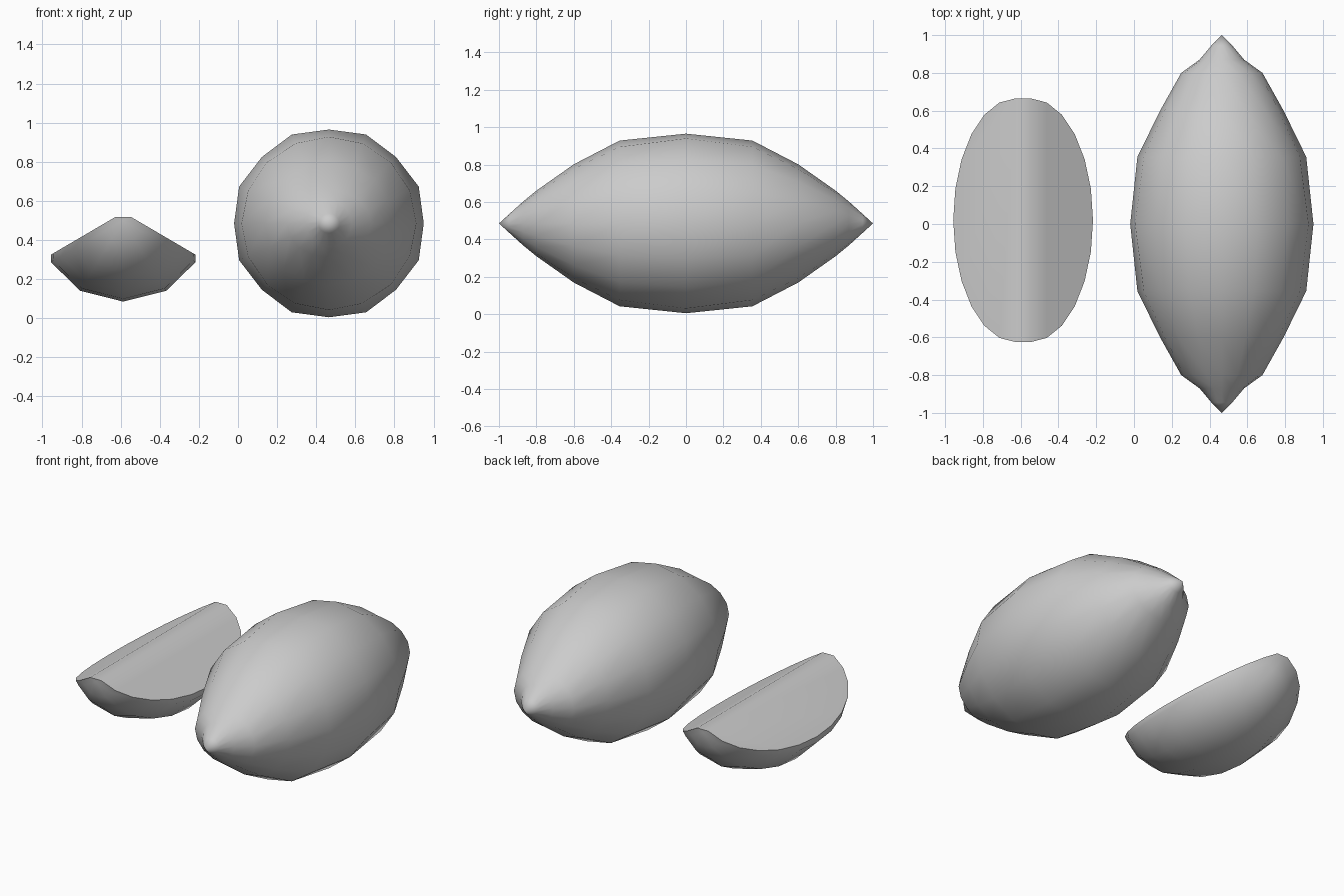
import bpy, bmesh
from math import sin, cos, pi, radians

if "Cube" in bpy.data.objects:
    bpy.data.objects.remove(bpy.data.objects["Cube"])


def finish(name, bm, angle):
    bmesh.ops.remove_doubles(bm, verts=bm.verts[:], dist=0.0005)
    bmesh.ops.recalc_face_normals(bm, faces=bm.faces[:])
    mesh = bpy.data.meshes.new(name)
    bm.to_mesh(mesh)
    bm.free()
    obj = bpy.data.objects.new(name, mesh)
    bpy.context.collection.objects.link(obj)
    bpy.ops.object.select_all(action='DESELECT')
    obj.select_set(True)
    bpy.context.view_layer.objects.active = obj
    bpy.ops.object.shade_smooth_by_angle(angle=radians(angle))
    return obj


def bridge(bm, rings, closed):
    n = len(rings[0])
    for a, b in zip(rings, rings[1:]):
        for i in range(n if closed else n - 1):
            j = (i + 1) % n
            bm.faces.new((a[i], a[j], b[j], b[i]))


# Whole fruit: 16-sided body along y, with pointed ends
half = [(0.0, 0.485, 0.48), (0.355, 0.447, 0.443), (0.6, 0.327, 0.316),
        (0.8, 0.215, 0.175), (0.87, 0.118, 0.118), (0.945, 0.055, 0.05), (1.0, 0.0, 0.0)]
profile = [(-y, rx, rz) for y, rx, rz in half[:0:-1]] + half
bm = bmesh.new()
rings = []
for y, rx, rz in profile:
    ring = []
    for i in range(16):
        a = i * pi / 8
        k = 1.025 if i % 2 and abs(y) < 0.1 else 1.0
        ring.append(bm.verts.new((0.465 + k * rx * cos(a), y, 0.485 + k * rz * sin(a))))
    rings.append(ring)
bridge(bm, rings, True)
finish("whole_lemon", bm, 80)

# Wedge: 120 degree slice of an ellipsoid with a thin lip and flat cut faces
CX, CY = -0.587, 0.02
bm = bmesh.new()
rings = []
for k in range(13):
    t = -pi / 2 + k * pi / 12
    c, y = cos(t), CY + 0.645 * sin(t)
    edge, lip = (0.37 * c, 0.5 - 0.213 * c), (0.04 + 0.33 * c, 0.518 - 0.193 * c)
    pts = [(-lip[0], lip[1]), (-edge[0], edge[1])]
    for d in (-120, -90, -60):
        a = radians(d)
        pts.append((0.44 * c * cos(a), 0.5 + 0.415 * c * sin(a)))
    pts += [edge, lip]
    rings.append([bm.verts.new((CX + x, y, z)) for x, z in pts])
bridge(bm, rings, False)
first, last = rings[0], rings[-1]
# Cut faces, ridge strip and small end caps
bm.faces.new([r[0] for r in rings])
bm.faces.new([r[-1] for r in rings])
bm.faces.new((first[0], first[-1], last[-1], last[0]))
for r in (first, last):
    bm.faces.new((r[0], r[3], r[-1]))
finish("lemon_wedge", bm, 50)
